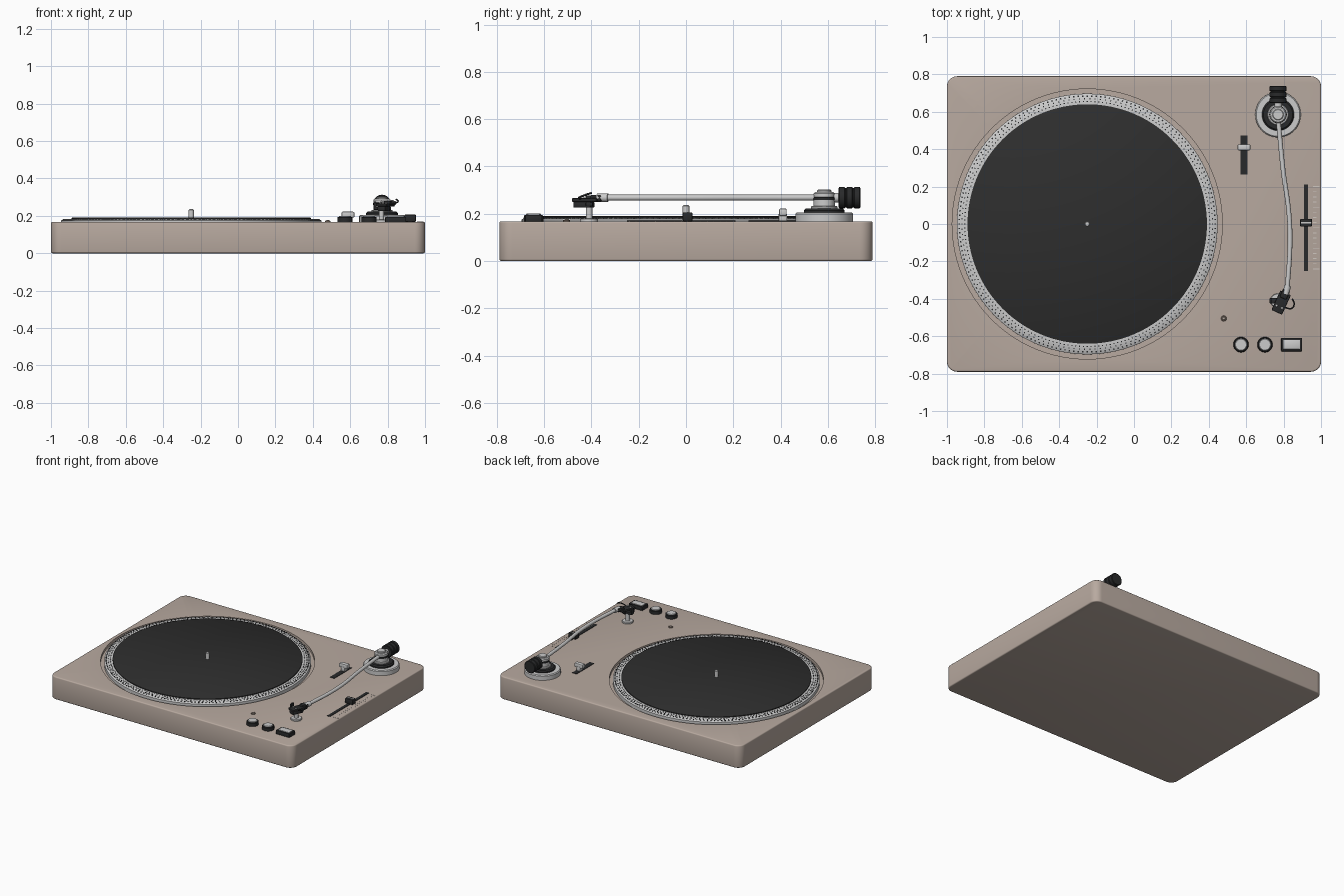
import bpy, bmesh, math
from mathutils import Matrix, Vector

if "Cube" in bpy.data.objects:
    bpy.data.objects.remove(bpy.data.objects["Cube"], do_unlink=True)


def material(name, rgb):
    m = bpy.data.materials.new(name)
    m.use_nodes = True
    m.diffuse_color = (*rgb, 1)
    m.node_tree.nodes["Principled BSDF"].inputs["Base Color"].default_value = (*rgb, 1)
    return m


TAN = material("warm taupe", (0.48, 0.40, 0.35))
METAL = material("light metal", (0.60, 0.60, 0.60))
BLACK = material("black plastic", (0.022, 0.023, 0.024))
RUBBER = material("dark rubber", (0.027, 0.027, 0.027))
PALE = material("pale marking", (0.62, 0.57, 0.53))
LAMP = material("dim lamp", (0.22, 0.17, 0.14))

TOP = 0.168
PLATTER = Vector((-0.25, 0, 0))
PIVOT = Vector((0.77, 0.585, 0))


def finish(name, bm, mat, smooth=True):
    bmesh.ops.recalc_face_normals(bm, faces=bm.faces)
    mesh = bpy.data.meshes.new(name)
    bm.to_mesh(mesh)
    bm.free()
    mesh.materials.append(mat)
    ob = bpy.data.objects.new(name, mesh)
    bpy.context.collection.objects.link(ob)
    if smooth:
        shade(ob)
    return ob


def shade(ob):
    bpy.ops.object.select_all(action="DESELECT")
    ob.select_set(True)
    bpy.context.view_layer.objects.active = ob
    bpy.ops.object.shade_smooth_by_angle(angle=math.radians(35))


def lathe(name, profile, at, mat, steps=48, axis="Z"):
    """Revolve (radius, height) points around an axis through a point."""
    bm = bmesh.new()
    verts = [bm.verts.new((r, 0, z)) for r, z in profile]
    edges = [bm.edges.new(pair) for pair in zip(verts, verts[1:])]
    bmesh.ops.spin(bm, geom=verts + edges, cent=(0, 0, 0), axis=(0, 0, 1),
                   angle=math.tau, steps=steps)
    bmesh.ops.remove_doubles(bm, verts=bm.verts, dist=1e-5)
    turn = Matrix.Rotation(-math.pi / 2, 4, "X") if axis == "Y" else Matrix()
    bm.transform(Matrix.Translation(at) @ turn)
    return finish(name, bm, mat)


def disc(name, r, z0, z1, at, mat, bevel=0.003, steps=48):
    return lathe(name, [(0, z0), (r, z0), (r, z1 - bevel), (r - bevel, z1), (0, z1)],
                 at, mat, steps)


def box(name, x, y, z0, z1, wx, wy, mat, bevel=0.0, angle=0.0):
    bm = bmesh.new()
    bmesh.ops.create_cube(bm, size=1)
    bm.transform(Matrix.Diagonal((wx, wy, z1 - z0, 1)))
    if bevel:
        bmesh.ops.bevel(bm, geom=bm.edges[:], offset=bevel, segments=2,
                        profile=0.5, affect="EDGES")
    bm.transform(Matrix.Translation((x, y, (z0 + z1) / 2)) @ Matrix.Rotation(angle, 4, "Z"))
    return finish(name, bm, mat, bevel > 0)


def tube(name, points, radius, mat):
    cu = bpy.data.curves.new(name, "CURVE")
    cu.dimensions = "3D"
    cu.bevel_depth = radius
    cu.bevel_resolution = 4
    cu.use_fill_caps = True
    sp = cu.splines.new("BEZIER")
    sp.bezier_points.add(len(points) - 1)
    for bp, p in zip(sp.bezier_points, points):
        bp.co = p
        bp.handle_left_type = bp.handle_right_type = "AUTO"
    cu.materials.append(mat)
    ob = bpy.data.objects.new(name, cu)
    bpy.context.collection.objects.link(ob)
    return ob


# Plinth: rounded block with a shallow round well
bm = bmesh.new()
bmesh.ops.create_cube(bm, size=1)
bm.transform(Matrix.Translation((0, 0, TOP / 2)) @ Matrix.Diagonal((2, 1.58, TOP, 1)))
upright = [e for e in bm.edges if abs(e.verts[0].co.z - e.verts[1].co.z) > 0.1]
bmesh.ops.bevel(bm, geom=upright, offset=0.055, segments=8, profile=0.5, affect="EDGES")
rims = [e for e in bm.edges if abs(e.verts[0].co.z - e.verts[1].co.z) < 0.001]
bmesh.ops.bevel(bm, geom=rims, offset=0.008, segments=3, profile=0.5, affect="EDGES")
plinth = finish("plinth", bm, TAN, False)
cutter = disc("well_cutter", 0.722, TOP - 0.02, TOP + 0.1, PLATTER, TAN, steps=96)
cutter.hide_render = True
cut = plinth.modifiers.new("well", "BOOLEAN")
cut.operation = "DIFFERENCE"
cut.object = cutter
bpy.context.view_layer.objects.active = plinth
bpy.ops.object.modifier_apply(modifier="well")
bpy.data.objects.remove(cutter, do_unlink=True)
shade(plinth)

# Platter, mat and spindle
lathe("platter", [(0, 0.15), (0.697, 0.15), (0.697, 0.174), (0.69, 0.179),
                  (0.645, 0.182), (0, 0.182)], PLATTER, METAL, 128)
lathe("slip_mat", [(0, 0.18), (0.64, 0.18), (0.64, 0.188), (0.637, 0.19), (0, 0.19)],
      PLATTER, RUBBER, 128)
disc("spindle", 0.014, 0.185, 0.236, PLATTER, METAL, 0.004, 24)

# Speed dots around the platter rim
bm = bmesh.new()
for radius, count, size in ((0.684, 180, 0.0075), (0.67, 150, 0.006), (0.655, 200, 0.006)):
    for i in range(count):
        spot = (Matrix.Translation(PLATTER) @ Matrix.Rotation(math.tau * i / count, 4, "Z")
                @ Matrix.Translation((radius, 0, 0.1815)) @ Matrix.Diagonal((size, size, 0.003, 1)))
        bmesh.ops.create_cube(bm, size=1, matrix=spot)
finish("speed_dots", bm, BLACK, False)

# Tonearm base and pivot
disc("arm_base", 0.122, TOP - 0.005, 0.205, PIVOT, METAL, 0.006, 64)
disc("arm_collar", 0.086, 0.2, 0.222, PIVOT, BLACK, 0.008)
disc("arm_collar_ring", 0.056, 0.215, 0.232, PIVOT, METAL)
disc("arm_post", 0.045, 0.225, 0.262, PIVOT, METAL)
disc("arm_post_band", 0.047, 0.258, 0.272, PIVOT, BLACK)
disc("arm_post_head", 0.045, 0.27, 0.292, PIVOT, METAL, 0.006)
disc("arm_post_cap", 0.03, 0.29, 0.302, PIVOT, METAL, 0.004)

# Counterweight with grooves
ARM_Z = 0.268
profile = [(0, 0)]
for k in range(3):
    y = k * 0.032
    profile += [(0.041, y), (0.045, y + 0.003), (0.045, y + 0.025), (0.041, y + 0.028)]
profile.append((0, profile[-1][1]))
lathe("counterweight", profile, (0.77, 0.646, ARM_Z), BLACK, 40, "Y")
lathe("counterweight_stem", [(0, 0), (0.02, 0), (0.02, 0.07), (0, 0.07)],
      (0.77, 0.59, ARM_Z), METAL, 24, "Y")

# Curved arm tube and coupler
path = [(0.77, 0.57), (0.797, 0.29), (0.829, 0.05), (0.834, -0.11), (0.82, -0.34)]
tube("arm_tube", [(x, y, ARM_Z) for x, y in path], 0.0125, METAL)
tube("arm_coupler", [(0.822, -0.33, ARM_Z), (0.811, -0.375, ARM_Z)], 0.018, METAL)

# Headshell, cartridge and finger lift
TILT = -0.43
box("headshell", 0.787, -0.42, 0.25, 0.266, 0.062, 0.115, BLACK, 0.005, TILT)
box("headshell_neck", 0.806, -0.375, 0.252, 0.28, 0.04, 0.05, BLACK, 0.006, TILT)
box("cartridge", 0.782, -0.432, 0.226, 0.25, 0.045, 0.08, BLACK, 0.004, TILT)
for side in (-1, 1):
    offset = Matrix.Rotation(TILT, 3, "Z") @ Vector((side * 0.016, -0.025, 0))
    disc("cartridge_screw", 0.007, 0.264, 0.272, Vector((0.787, -0.42, 0)) + offset,
         METAL, 0.002, 12)
tube("finger_lift", [(0.80, -0.445, 0.262), (0.845, -0.45, 0.27),
                     (0.856, -0.425, 0.28), (0.846, -0.40, 0.288)], 0.004, BLACK)

# Arm rest
REST = Vector((0.767, -0.41, 0))
disc("rest_foot", 0.038, TOP - 0.004, 0.18, REST, METAL)
disc("rest_stem", 0.014, 0.175, 0.24, REST, METAL, 0.002, 24)
box("rest_cradle", 0.772, -0.41, 0.232, 0.248, 0.094, 0.03, BLACK, 0.004)
box("rest_prong", 0.732, -0.41, 0.24, 0.278, 0.014, 0.03, BLACK, 0.004)

# Cue slider
box("cue_slot", 0.588, 0.369, TOP - 0.004, TOP + 0.003, 0.036, 0.207, BLACK)
box("cue_stem", 0.588, 0.41, TOP, 0.2, 0.03, 0.036, METAL, 0.003)
box("cue_handle", 0.588, 0.41, 0.19, 0.222, 0.068, 0.032, METAL, 0.006)

# Pitch slider with its scale
box("pitch_slot", 0.92, -0.02, TOP - 0.004, TOP + 0.003, 0.023, 0.46, BLACK)
box("pitch_knob", 0.92, 0.007, TOP, 0.206, 0.064, 0.042, BLACK, 0.006)
box("pitch_knob_line", 0.92, 0.007, 0.204, 0.2075, 0.056, 0.007, METAL)
for i in range(17):
    length = 0.035 if i % 4 == 0 else 0.02
    box("pitch_tick", 0.957 + length / 2, 0.2 - i * 0.0275, TOP - 0.002, TOP + 0.001,
        length, 0.004, PALE)

# Control buttons
for x in (0.572, 0.70):
    disc("round_button", 0.041, TOP - 0.004, 0.195, (x, -0.645, 0), BLACK, 0.004)
    disc("round_button_cap", 0.032, 0.19, 0.2, (x, -0.645, 0), METAL)
box("power_button", 0.843, -0.645, TOP - 0.004, 0.195, 0.112, 0.072, BLACK, 0.004)
box("power_button_cap", 0.843, -0.645, 0.19, 0.2, 0.09, 0.05, METAL, 0.003)

# Indicator lamp
disc("lamp_ring", 0.015, TOP - 0.004, 0.174, (0.48, -0.505, 0), LAMP, 0.002, 24)
disc("lamp_lens", 0.009, TOP, 0.178, (0.48, -0.505, 0), TAN, 0.003, 24)
